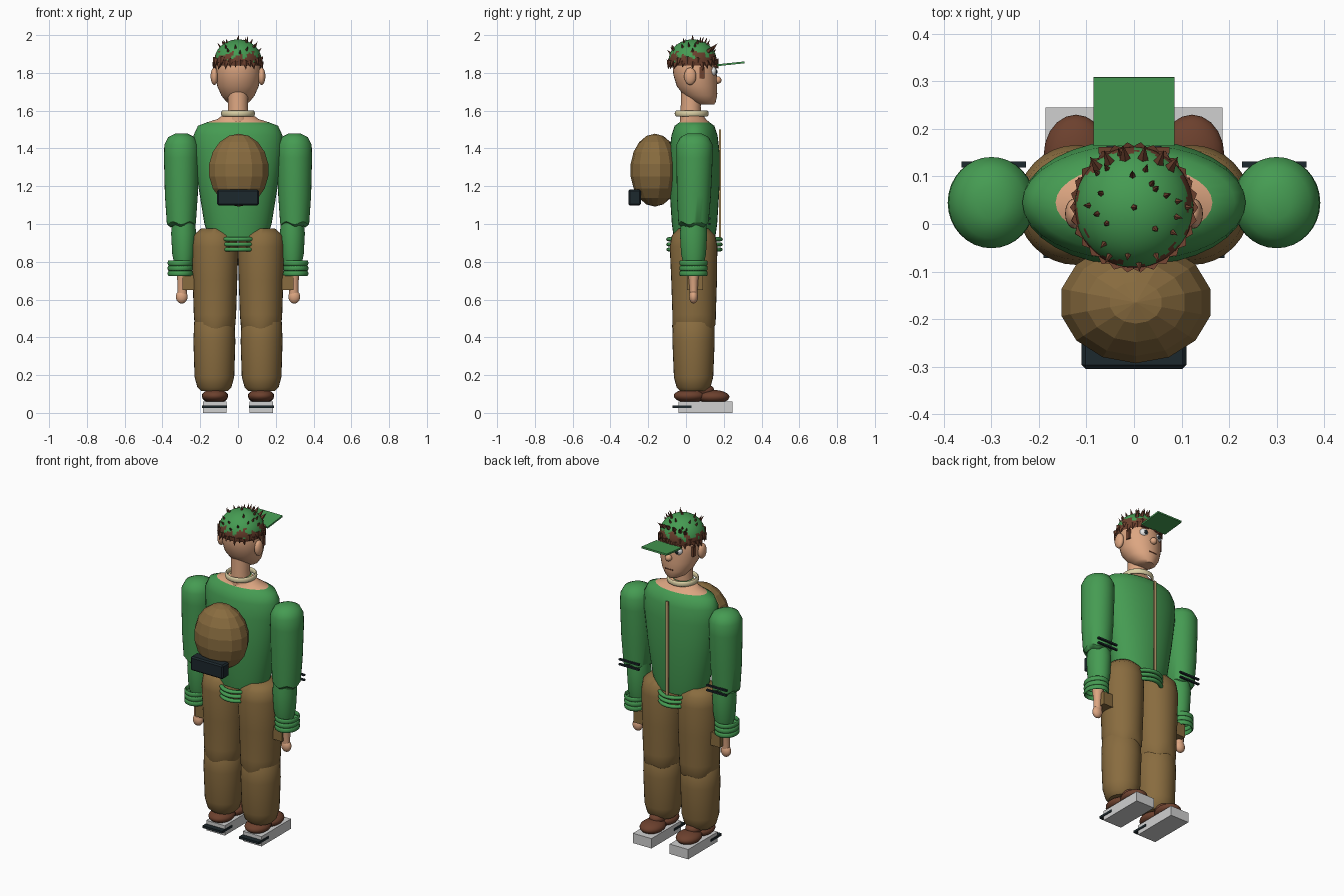
import bpy, bmesh, math, random
from mathutils import Vector, noise

random.seed(4)
cube = bpy.data.objects.get("Cube")
if cube:
    bpy.data.objects.remove(cube)


def material(name, r, g, b):
    m = bpy.data.materials.new(name)
    m.use_nodes = True
    m.diffuse_color = (r, g, b, 1)
    m.node_tree.nodes["Principled BSDF"].inputs["Base Color"].default_value = (r, g, b, 1)
    return m


GREEN = material("green cloth", .06, .33, .085)
TROUSER = material("trouser brown", .25, .15, .05)
BROWN = material("dark brown", .15, .052, .027)
SKIN = material("skin", .72, .38, .22)
CREAM = material("cream", .72, .64, .38)
BLACK = material("blue black", .012, .021, .026)
GREY = material("sole grey", .63, .63, .63)
TAN = material("zip tan", .58, .39, .18)
WHITE = material("eye white", .85, .85, .85)


def finish(name, bm, *mats, smooth=True):
    bmesh.ops.recalc_face_normals(bm, faces=bm.faces)
    mesh = bpy.data.meshes.new(name)
    bm.to_mesh(mesh)
    bm.free()
    for m in mats:
        mesh.materials.append(m)
    ob = bpy.data.objects.new(name, mesh)
    bpy.context.collection.objects.link(ob)
    if smooth:
        bpy.ops.object.select_all(action='DESELECT')
        ob.select_set(True)
        bpy.context.view_layer.objects.active = ob
        bpy.ops.object.shade_smooth_by_angle(angle=math.radians(45))
    return ob


def loft(name, rings, *mats, cx=0, wave=0, n=32, skin_above=None):
    """Stack elliptical rings (z, x radius, y radius, y centre)."""
    bm = bmesh.new()
    loops = []
    for i, (z, rx, ry, cy) in enumerate(rings):
        loop = []
        for k in range(n):
            a = math.tau * k / n
            dz = wave * math.sin(a * 5) if i < 2 else 0
            loop.append(bm.verts.new((cx + rx * math.cos(a), cy + ry * math.sin(a), z + dz)))
        loops.append(loop)
    for lo, hi in zip(loops, loops[1:]):
        for k in range(n):
            j = (k + 1) % n
            f = bm.faces.new((lo[k], lo[j], hi[j], hi[k]))
            if skin_above and f.calc_center_median().z > skin_above:
                f.material_index = 1
    bm.faces.new(loops[0])
    bm.faces.new(loops[-1])
    return finish(name, bm, *mats)


def box(name, centre, size, mat, tilt=0, bevel=0):
    bm = bmesh.new()
    bmesh.ops.create_cube(bm, size=1)
    bmesh.ops.scale(bm, vec=size, verts=bm.verts)
    if bevel:
        bmesh.ops.bevel(bm, geom=bm.edges[:], offset=bevel, segments=1, affect='EDGES')
    ob = finish(name, bm, mat, smooth=False)
    ob.location = centre
    ob.rotation_euler.x = tilt
    return ob


def ball(name, centre, radii, mat, u=20, v=12, smooth=True):
    bm = bmesh.new()
    bmesh.ops.create_uvsphere(bm, u_segments=u, v_segments=v, radius=1)
    bmesh.ops.scale(bm, vec=radii, verts=bm.verts)
    ob = finish(name, bm, mat, smooth=smooth)
    ob.location = centre
    return ob


def ring(name, centre, rx, ry, tube, mat):
    bpy.ops.mesh.primitive_torus_add(location=centre, major_radius=1, minor_radius=.1,
                                     major_segments=32, minor_segments=8)
    ob = bpy.context.object
    ob.name = name
    ob.scale = (rx / 1.1, ry / 1.1, tube * 10)
    ob.data.materials.append(mat)
    bpy.ops.object.shade_smooth_by_angle(angle=math.radians(60))


# Torso with bare shoulders around the neck
loft("jacket", [(.93, .155, .11, .045), (1.0, .178, .12, .045), (1.2, .21, .133, .045),
                (1.38, .235, .133, .045), (1.47, .235, .122, .045), (1.52, .212, .105, .045),
                (1.538, .165, .08, .045), (1.555, .11, .065, .04), (1.59, .06, .055, .03)],
     GREEN, SKIN, skin_above=1.54)
loft("neck", [(1.54, .058, .058, .025), (1.62, .052, .053, .025), (1.73, .054, .055, .03)], SKIN)
ring("collar", (0, .03, 1.585), .09, .09, .016, CREAM)
box("zip", (0, .18, 1.205), (.016, .008, .59), TAN)
for i in range(3):
    ring(f"waist_band_{i}", (0, .045, .865 + .027 * i), .12, .15, .011, GREEN)

# Limbs, mirrored
for side, s in (("left", 1), ("right", -1)):
    loft(f"{side}_thigh", [(.44, .095, .105, .04), (.46, .107, .115, .042), (.52, .112, .115, .043),
                           (.7, .118, .121, .043), (.88, .124, .126, .04), (.94, .115, .115, .04),
                           (.975, .075, .08, .04)], TROUSER, cx=s * .122, wave=.008)
    loft(f"{side}_shin", [(.115, .07, .07, .04), (.135, .09, .09, .04), (.19, .105, .104, .04),
                          (.38, .111, .112, .04), (.48, .107, .11, .04), (.51, .085, .09, .04)],
         TROUSER, cx=s * .125)
    loft(f"{side}_upper_arm", [(.99, .06, .062, .04), (1.005, .077, .08, .04), (1.15, .087, .09, .042),
                               (1.35, .092, .096, .045), (1.42, .09, .096, .045),
                               (1.46, .07, .075, .045), (1.48, .03, .035, .045)],
         GREEN, cx=s * .3, wave=.008)
    loft(f"{side}_forearm", [(.79, .05, .055, .04), (.84, .06, .066, .04), (.95, .066, .072, .04),
                             (1.03, .06, .065, .04)], GREEN, cx=s * .288)
    for i in range(3):
        ring(f"{side}_cuff_{i}", (s * .305, .04, .738 + .028 * i), .068, .075, .014, GREEN)
    for i in range(2):
        box(f"{side}_elbow_strap_{i}", (s * .295, .125, 1.0 + .03 * i), (.135, .012, .01), BLACK)
    # Hand: palm, fingertips and glove block
    loft(f"{side}_hand", [(.63, .025, .02, .04), (.7, .026, .024, .04), (.77, .035, .035, .04)],
         SKIN, cx=s * .295, n=12)
    ball(f"{side}_fingers", (s * .298, .04, .615), (.031, .023, .036), SKIN)
    box(f"{side}_glove_block", (s * .258, .048, .69), (.07, .084, .08), TROUSER)
    # Shoe
    ball(f"{side}_heel", (s * .122, .02, .09), (.07, .085, .036), BROWN)
    ball(f"{side}_toe", (s * .122, .145, .085), (.068, .085, .036), BROWN)
    ball(f"{side}_tongue", (s * .122, .1, .12), (.045, .05, .032), BROWN)
    box(f"{side}_sole", (s * .124, .103, .03), (.125, .285, .06), GREY)
    box(f"{side}_heel_strip", (s * .124, -.022, .032), (.132, .1, .014), BLACK)

# Backpack and its pouch
ball("backpack", (.004, -.165, 1.285), (.163, .13, .193), TROUSER, u=14, v=9, smooth=False)
box("backpack_pouch", (0, -.272, 1.14), (.22, .066, .085), BLACK, bevel=.008)

# Head and face
loft("head", [(1.633, .035, .04, .11), (1.645, .06, .062, .095), (1.68, .088, .088, .077),
              (1.73, .11, .107, .058), (1.79, .118, .115, .048), (1.86, .117, .115, .042),
              (1.92, .08, .08, .04)], SKIN)
ball("nose", (0, .168, 1.762), (.02, .02, .02), SKIN)
box("mouth", (0, .162, 1.69), (.05, .008, .006), BROWN)
for side, s in (("left", 1), ("right", -1)):
    ball(f"{side}_ear", (s * .125, .022, 1.782), (.02, .032, .046), SKIN)
    ball(f"{side}_eye", (s * .048, .142, 1.808), (.026, .02, .024), WHITE)
    ball(f"{side}_pupil", (s * .048, .157, 1.806), (.012, .01, .012), BLACK)
    box(f"{side}_eyebrow", (s * .05, .155, 1.84), (.05, .014, .01), BROWN)
    box(f"{side}_sideburn", (s * .111, .085, 1.8), (.014, .025, .06), BROWN)

# Cap dome, ragged hair showing through its lower edge
CENTRE, RADII = Vector((0, .035, 1.865)), Vector((.125, .127, .112))
bm = bmesh.new()
bmesh.ops.create_uvsphere(bm, u_segments=64, v_segments=40, radius=1)
low = [v for v in bm.verts if v.co.z < -.3]
bmesh.ops.delete(bm, geom=low, context='VERTS')
for f in bm.faces:
    c = f.calc_center_median()
    f.material_index = int(c.z < .28 + .55 * noise.noise(c * 4))
for v in bm.verts:
    v.co = CENTRE + v.co * RADII
finish("cap", bm, GREEN, BROWN)
box("cap_visor", (0, .237, 1.848), (.17, .145, .01), GREEN, tilt=math.radians(6))

# Hair tufts: short spikes on the crown, longer ones around the edge
bm = bmesh.new()


def spike(direction, lean, length, width):
    base = CENTRE + direction * RADII * .97
    axis = (direction + lean).normalized()
    part = bmesh.ops.create_cone(bm, cap_ends=True, segments=5, radius1=width,
                                 radius2=0, depth=length)["verts"]
    bmesh.ops.rotate(bm, verts=part, matrix=axis.to_track_quat('Z', 'Y').to_matrix())
    bmesh.ops.translate(bm, verts=part, vec=base + axis * length * .45)


spike(Vector((0, 0, 1)), Vector((.2, 0, 0)), .033, .008)
for i in range(22):
    a, z = i * 2.4, random.uniform(.3, .92)
    r = math.sqrt(1 - z * z)
    spike(Vector((r * math.cos(a), r * math.sin(a), z)), Vector((0, 0, .6)),
          random.uniform(.025, .038), .008)
for i in range(6):
    spike(Vector((-.7 + i * .28, .75, .5)).normalized(), Vector((0, .2, .5)), .045, .014)
for i in range(30):
    a = math.tau * i / 30
    spike(Vector((math.cos(a), math.sin(a), random.uniform(-.15, .15))).normalized(),
          Vector((0, 0, -3)), random.uniform(.03, .05), .016)
finish("hair_tufts", bm, BROWN, smooth=False)
